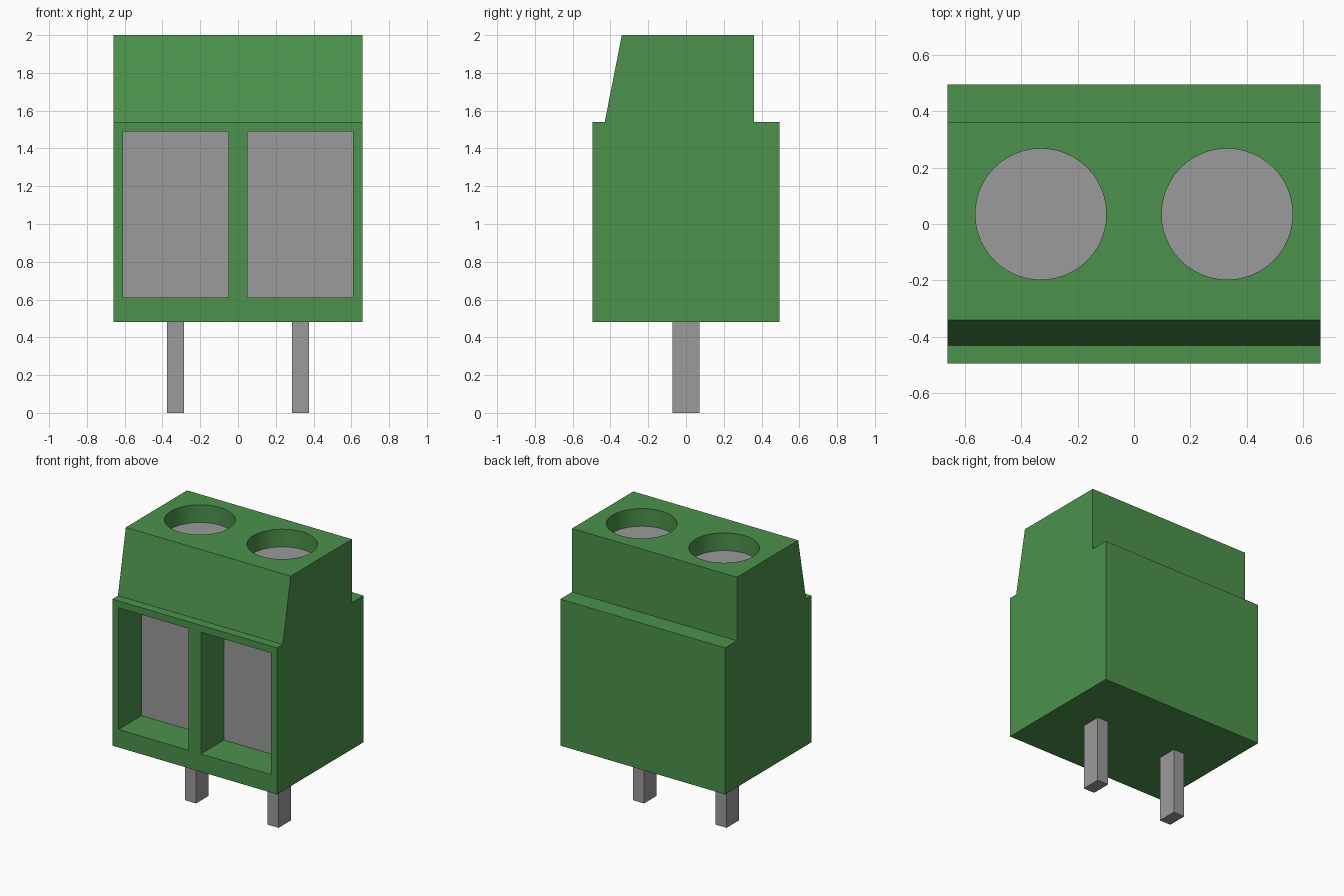
import bpy, bmesh
from mathutils import Matrix, Vector

if "Cube" in bpy.data.objects:
    bpy.data.objects.remove(bpy.data.objects["Cube"], do_unlink=True)


def material(name, rgb):
    mat = bpy.data.materials.new(name)
    mat.use_nodes = True
    mat.diffuse_color = (*rgb, 1)
    bsdf = mat.node_tree.nodes["Principled BSDF"]
    bsdf.inputs["Base Color"].default_value = (*rgb, 1)
    bsdf.inputs["Roughness"].default_value = 0.6
    return mat


GREEN = material("green plastic", (0.072, 0.29, 0.072))
GREY = material("grey metal", (0.328, 0.328, 0.328))


def finish(name, bm, mat):
    bmesh.ops.recalc_face_normals(bm, faces=bm.faces)
    mesh = bpy.data.meshes.new(name)
    bm.to_mesh(mesh)
    bm.free()
    mesh.materials.append(mat)
    obj = bpy.data.objects.new(name, mesh)
    bpy.context.collection.objects.link(obj)
    return obj


def box(name, low, high, mat):
    low, high = Vector(low), Vector(high)
    bm = bmesh.new()
    bmesh.ops.create_cube(bm, size=1, matrix=Matrix.Translation((low + high) / 2)
                          @ Matrix.Diagonal((*(high - low), 1)))
    return finish(name, bm, mat)


def cylinder(name, x, y, z0, z1, radius, mat):
    bm = bmesh.new()
    bmesh.ops.create_cone(bm, cap_ends=True, segments=48, radius1=radius, radius2=radius,
                          depth=z1 - z0, matrix=Matrix.Translation((x, y, (z0 + z1) / 2)))
    return finish(name, bm, mat)


# Housing: stepped side profile extruded along x
profile = [(-0.495, 0.48), (0.495, 0.48), (0.495, 1.54), (0.36, 1.54),
           (0.36, 2.0), (-0.34, 2.0), (-0.43, 1.54), (-0.495, 1.54)]
bm = bmesh.new()
side = bm.faces.new([bm.verts.new((-0.66, y, z)) for y, z in profile])
ext = bmesh.ops.extrude_face_region(bm, geom=[side])
bmesh.ops.translate(bm, vec=(1.32, 0, 0),
                    verts=[v for v in ext["geom"] if isinstance(v, bmesh.types.BMVert)])
housing = finish("housing", bm, GREEN)


def cut(cutter):
    cutter.hide_render = True
    mod = housing.modifiers.new("cut", "BOOLEAN")
    mod.operation, mod.solver, mod.object = "DIFFERENCE", "EXACT", cutter
    bpy.context.view_layer.objects.active = housing
    bpy.ops.object.modifier_apply(modifier=mod.name)
    bpy.data.objects.remove(cutter, do_unlink=True)


# Each pole: wire opening with clamp plate, screw well with screw head, solder pin
for label, s in (("right", -1), ("left", 1)):
    x = 0.33 * s
    cut(box("opening_cutter", (x - 0.28, -0.6, 0.61), (x + 0.28, -0.225, 1.49), GREEN))
    cut(cylinder("well_cutter", x, 0.035, 1.865, 2.1, 0.232, GREEN))
    box(f"{label}_clamp_plate", (x - 0.28, -0.232, 0.61), (x + 0.28, -0.224, 1.49), GREY)
    cylinder(f"{label}_screw_head", x, 0.035, 1.864, 1.872, 0.232, GREY)
    box(f"{label}_pin", (x - 0.045, -0.072, 0), (x + 0.045, 0.072, 0.485), GREY)

# Smooth well walls, crisp edges elsewhere
bpy.ops.object.select_all(action="DESELECT")
housing.select_set(True)
bpy.context.view_layer.objects.active = housing
bpy.ops.object.shade_smooth_by_angle(angle=0.17)
